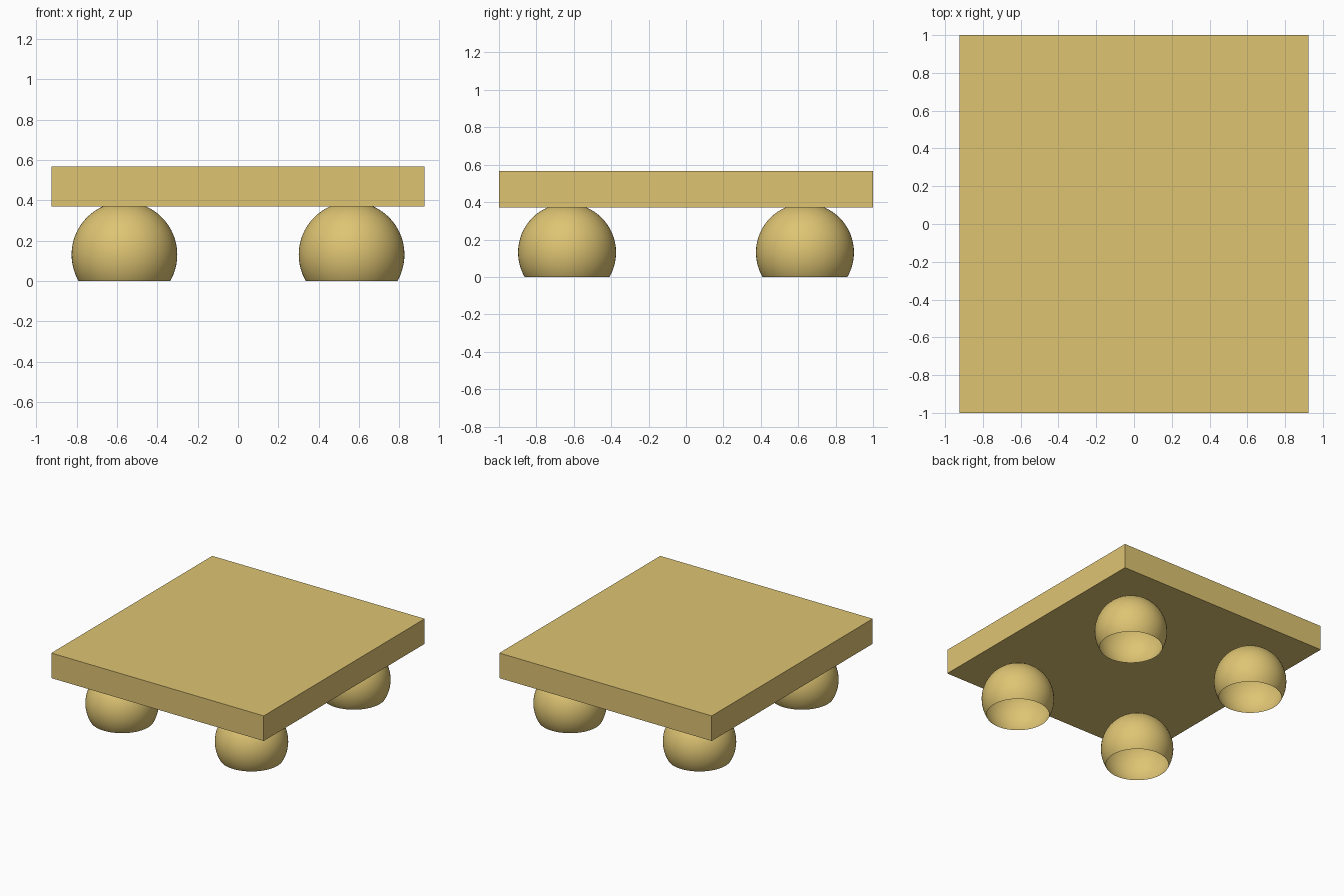
import bpy
import bmesh
from mathutils import Vector

if "Cube" in bpy.data.objects:
    bpy.data.objects.remove(bpy.data.objects["Cube"], do_unlink=True)

# Single sandy colour
COLOR = (0.73, 0.552, 0.171, 1.0)
sand = bpy.data.materials.new("sand_yellow")
sand.use_nodes = True
sand.diffuse_color = COLOR
sand.node_tree.nodes["Principled BSDF"].inputs["Base Color"].default_value = COLOR

SLAB_SIZE = Vector((1.848, 2.0, 0.197))
SLAB_BOTTOM = 0.37
FOOT_RADIUS = 0.262
FOOT_CENTRE = Vector((0.563, 0.636, 0.131))


def add_object(name, bm, location):
    mesh = bpy.data.meshes.new(name)
    bm.to_mesh(mesh)
    bm.free()
    mesh.materials.append(sand)
    obj = bpy.data.objects.new(name, mesh)
    obj.location = location
    bpy.context.collection.objects.link(obj)
    return obj


# Flat slab top
bm = bmesh.new()
bmesh.ops.create_cube(bm, size=1.0)
bmesh.ops.scale(bm, vec=SLAB_SIZE, verts=bm.verts)
add_object("slab_top", bm, (0, 0, SLAB_BOTTOM + SLAB_SIZE.z / 2))

# Hollow ball feet, cut open at the ground, crowns sunk into the slab
for y_name, sy in (("front", -1), ("back", 1)):
    for x_name, sx in (("right", -1), ("left", 1)):
        bm = bmesh.new()
        bmesh.ops.create_uvsphere(bm, u_segments=64, v_segments=32, radius=FOOT_RADIUS)
        bmesh.ops.bisect_plane(
            bm, geom=bm.verts[:] + bm.edges[:] + bm.faces[:],
            plane_co=(0, 0, -FOOT_CENTRE.z), plane_no=(0, 0, 1), clear_inner=True)
        for face in bm.faces:
            face.smooth = True
        add_object(f"{y_name}_{x_name}_foot", bm,
                   (sx * FOOT_CENTRE.x, sy * FOOT_CENTRE.y, FOOT_CENTRE.z))
